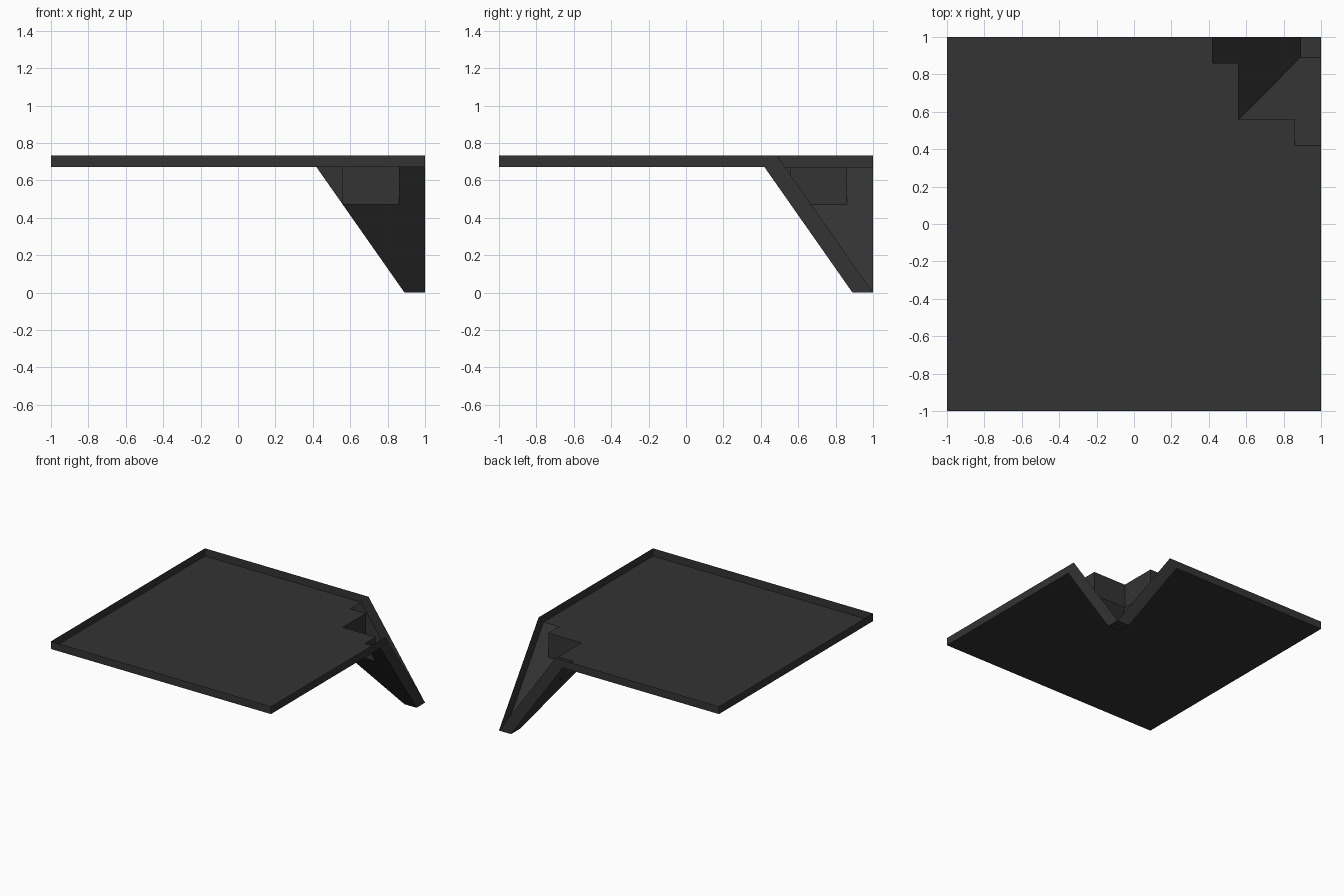
import bpy, bmesh

if "Cube" in bpy.data.objects:
    bpy.data.objects.remove(bpy.data.objects["Cube"])

TOP, FLOOR = 0.733, 0.67              # rim top and tray floor heights
S0, S1 = 0.42, 0.89                   # slope start and end along the edge
W, B = 0.86, 0.56                     # narrow channel edge, wide block edge


def slope(t):
    return FLOOR * (S1 - t) / (S1 - S0)


mat = bpy.data.materials.new("charcoal")
mat.diffuse_color = (0.033, 0.033, 0.033, 1)
mat.use_nodes = True
mat.node_tree.nodes["Principled BSDF"].inputs["Base Color"].default_value = mat.diffuse_color


def make(name, polys, mirror=False):
    """Sheet object from polygons; mirror repeats them across the x = y diagonal."""
    bm = bmesh.new()
    for p in polys:
        bm.faces.new([bm.verts.new(c) for c in p])
        if mirror:
            bm.faces.new([bm.verts.new((y, x, z)) for x, y, z in reversed(p)])
    bmesh.ops.remove_doubles(bm, verts=bm.verts, dist=1e-4)
    bmesh.ops.triangulate(bm, faces=[f for f in bm.faces if len(f.verts) > 4])
    me = bpy.data.meshes.new(name)
    bm.to_mesh(me)
    bm.free()
    me.materials.append(mat)
    ob = bpy.data.objects.new(name, me)
    bpy.context.collection.objects.link(ob)
    return ob


# tray floor with a stepped corner opening
outline = [(-1, -1), (1, -1), (1, S0), (W, S0), (W, B), (B, B),
           (B, W), (S0, W), (S0, 1), (-1, 1)]
make("tray_floor", [[(x, y, FLOOR) for x, y in outline]])

# plain rim on the two straight sides
make("straight_rim", [[(-1, -1, FLOOR), (1, -1, FLOOR), (1, -1, TOP), (-1, -1, TOP)]], True)

# rim that bends down along the chute on the other two sides
top_bend = 1 - TOP * (S1 - S0) / FLOOR
make("bent_rim", [[(-1, 1, FLOOR), (-1, 1, TOP), (top_bend, 1, TOP), (1, 1, 0),
                   (S1, 1, 0), (S0, 1, FLOOR)]], True)

# sloping chute faces meeting on the diagonal
chute = [(S0, W), (B, W), (B, B), (S1, S1), (S1, 1), (S0, 1)]
make("corner_chute", [[(x, y, slope(x)) for x, y in reversed(chute)]], True)

# upright walls around the chute opening
make("chute_walls", [
    [(B, B, slope(B)), (B, B, FLOOR), (B, W, FLOOR), (B, W, slope(B))],
    [(S0, W, FLOOR), (B, W, slope(B)), (B, W, FLOOR)],
], True)

# small square foot at the bottom corner
make("corner_foot", [[(S1, S1, 0), (S1, 1, 0), (1, 1, 0), (1, S1, 0)]])
